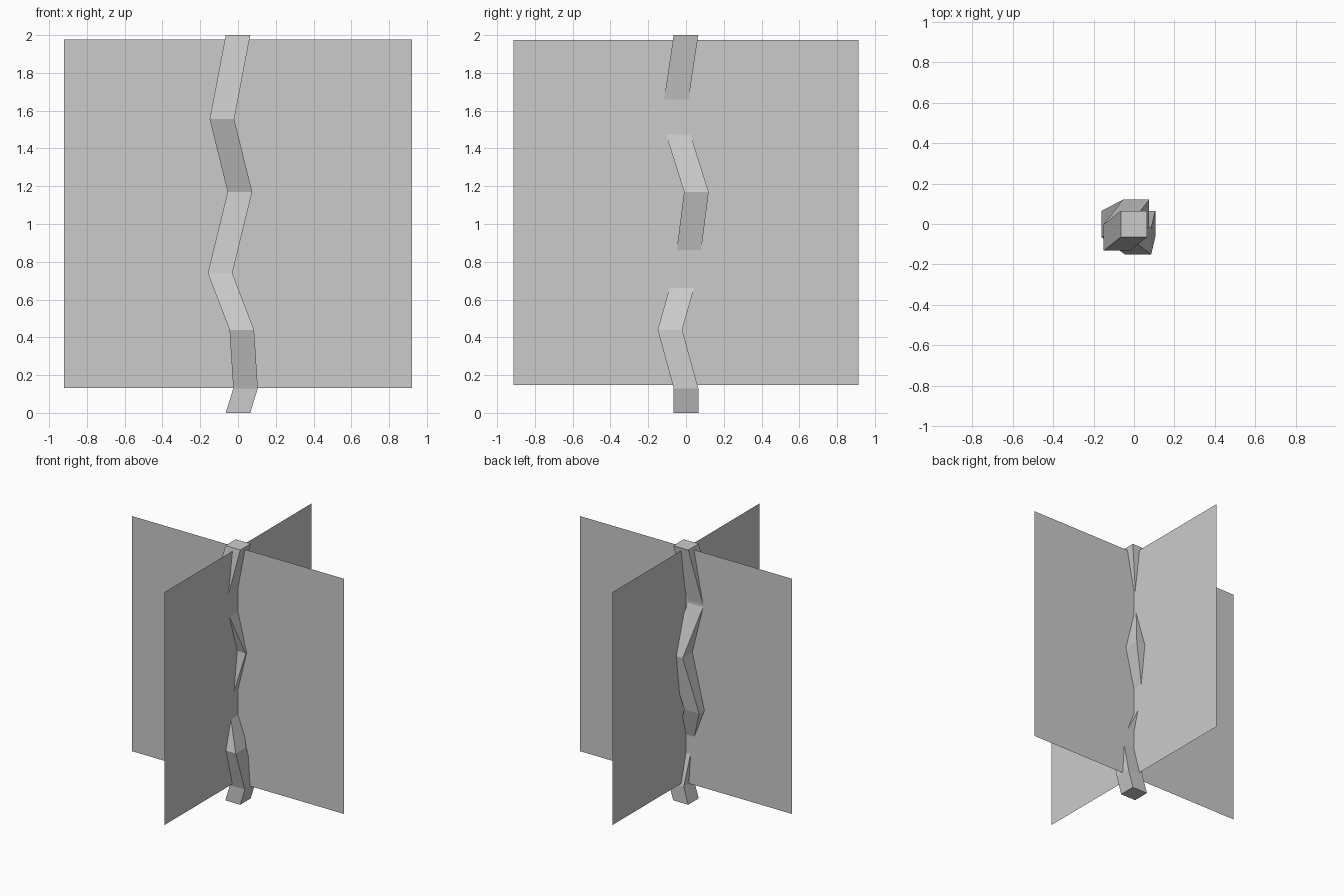
import bpy
import bmesh

if "Cube" in bpy.data.objects:
    bpy.data.objects.remove(bpy.data.objects["Cube"])


def make_object(name, bm):
    mesh = bpy.data.meshes.new(name)
    bm.to_mesh(mesh)
    bm.free()
    obj = bpy.data.objects.new(name, mesh)
    bpy.context.collection.objects.link(obj)
    return obj


# Crooked square trunk: joint centres (x, y, z), lofted with a constant section
HALF = 0.065
joints = [(0, 0, 0), (0.04, 0, 0.13), (0.02, -0.085, 0.44), (-0.095, 0, 0.74),
          (0.01, 0.055, 1.17), (-0.085, -0.067, 1.555), (0, 0, 2)]
corners = [(-1, -1), (1, -1), (1, 1), (-1, 1)]

bm = bmesh.new()
rings = [[bm.verts.new((x + HALF * a, y + HALF * b, z)) for a, b in corners]
         for x, y, z in joints]
for low, high in zip(rings, rings[1:]):
    for i in range(4):
        j = (i + 1) % 4
        bm.faces.new((low[i], low[j], high[j], high[i]))
bm.faces.new(rings[0][::-1])
bm.faces.new(rings[-1])
make_object("trunk", bm)


# Two crossed flat foliage cards
def card(name, direction, half_width, bottom, top):
    dx, dy = direction
    bm = bmesh.new()
    bm.faces.new([bm.verts.new((s * half_width * dx, s * half_width * dy, z))
                  for s, z in ((-1, bottom), (1, bottom), (1, top), (-1, top))])
    make_object(name, bm)


card("foliage_card_wide", (1, 0), 0.922, 0.132, 1.978)
card("foliage_card_deep", (0, 1), 0.914, 0.147, 1.975)
